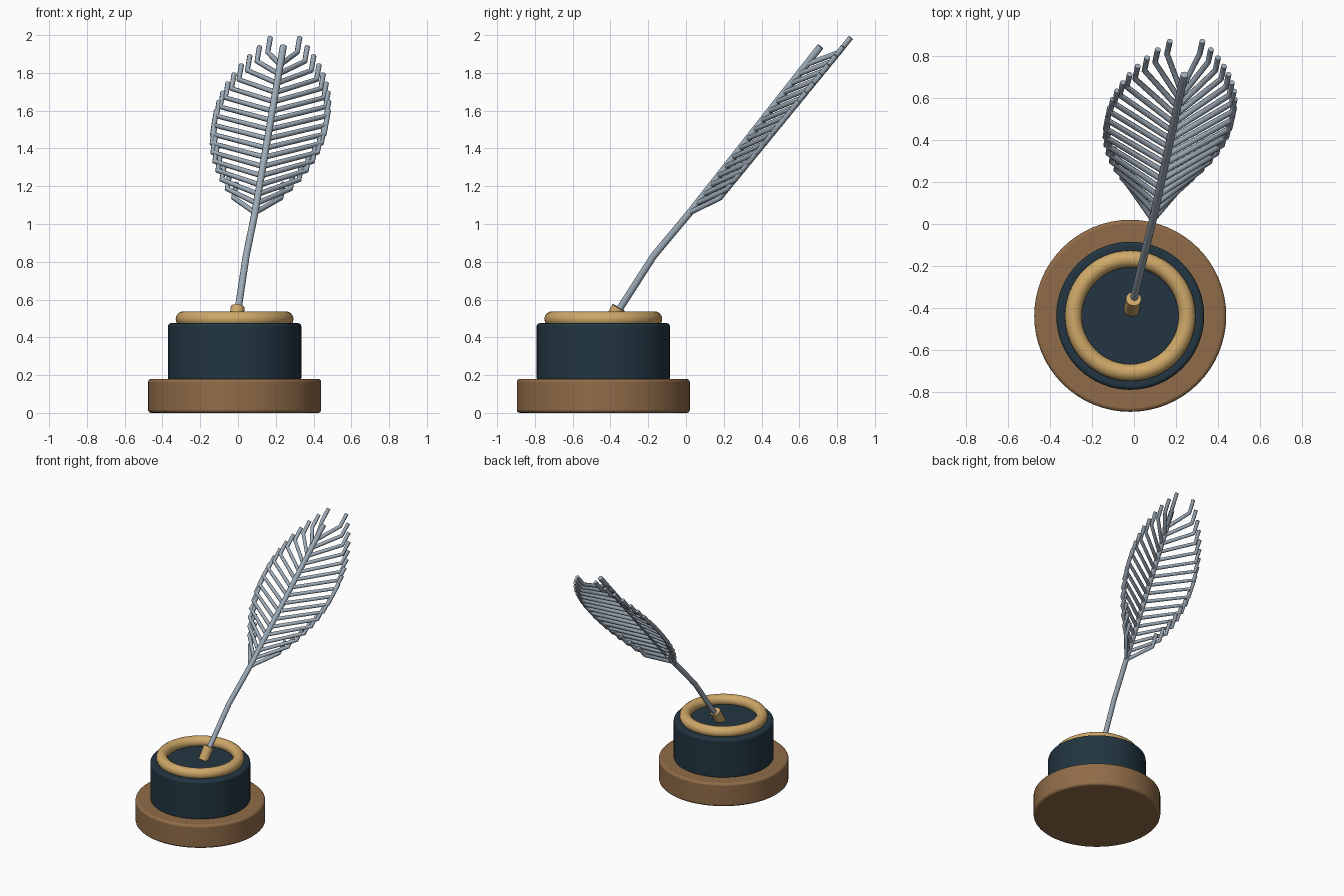
import bpy, bmesh, math
from mathutils import Vector

if "Cube" in bpy.data.objects:
    bpy.data.objects.remove(bpy.data.objects["Cube"])

CX, CY = -0.018, -0.438  # axis of the round stand


def material(name, rgb):
    m = bpy.data.materials.new(name)
    m.diffuse_color = (*rgb, 1)
    m.use_nodes = True
    m.node_tree.nodes["Principled BSDF"].inputs["Base Color"].default_value = m.diffuse_color
    return m


WOOD = material("brown wood", (0.28, 0.15, 0.065))
NAVY = material("dark navy", (0.016, 0.036, 0.054))
GOLD = material("brass gold", (0.62, 0.39, 0.14))
STEEL = material("blue grey", (0.34, 0.41, 0.48))


def finish(ob, name, mat, angle=35):
    ob.name = name
    ob.data.materials.append(mat)
    bpy.ops.object.select_all(action='DESELECT')
    ob.select_set(True)
    bpy.context.view_layer.objects.active = ob
    bpy.ops.object.shade_smooth_by_angle(angle=math.radians(angle))
    return ob


def drum(name, r, z0, z1, bevel, mat):
    bpy.ops.mesh.primitive_cylinder_add(vertices=64, radius=r, depth=z1 - z0,
                                        location=(CX, CY, (z0 + z1) / 2))
    ob = bpy.context.object
    mod = ob.modifiers.new("rounded_rim", 'BEVEL')
    mod.width, mod.segments, mod.limit_method = bevel, 3, 'ANGLE'
    return finish(ob, name, mat)


def add_tube(bm, points, r, sides):
    """Sweep a capped round tube along a polyline."""
    pts = [Vector(p) for p in points]
    up = Vector((0, -0.775, 0.62))  # upper face direction of the feather
    rings = []
    for i, p in enumerate(pts):
        t = Vector((0, 0, 0))
        if i > 0:
            t += (p - pts[i - 1]).normalized()
        if i < len(pts) - 1:
            t += (pts[i + 1] - p).normalized()
        t.normalize()
        a = (up - t * t.dot(up)).normalized()
        b = t.cross(a)
        rings.append([bm.verts.new(p + r * (math.cos(k) * a + math.sin(k) * b))
                      for k in (2 * math.pi * j / sides for j in range(sides))])
    for lo, hi in zip(rings, rings[1:]):
        for j in range(sides):
            n = (j + 1) % sides
            bm.faces.new((lo[j], lo[n], hi[n], hi[j]))
    bm.faces.new(rings[0][::-1])
    bm.faces.new(rings[-1])


def tubes(name, paths, r, sides, mat):
    bm = bmesh.new()
    for path in paths:
        add_tube(bm, path, r, sides)
    bmesh.ops.recalc_face_normals(bm, faces=bm.faces[:])
    me = bpy.data.meshes.new(name)
    bm.to_mesh(me)
    bm.free()
    ob = bpy.data.objects.new(name, me)
    bpy.context.collection.objects.link(ob)
    return finish(ob, name, mat, 50)


# Stand: wooden base, ink pot and brass ring
drum("wooden_base", 0.458, 0.0, 0.18, 0.016, WOOD)
drum("ink_pot", 0.353, 0.17, 0.475, 0.016, NAVY)
bpy.ops.mesh.primitive_torus_add(major_segments=64, minor_segments=16,
                                 major_radius=0.271, minor_radius=0.041,
                                 location=(CX, CY, 0.497))
finish(bpy.context.object, "brass_ring", GOLD, 60)

# Collar holding the quill
tubes("quill_collar", [[(-0.012, -0.408, 0.465), (-0.002, -0.357, 0.558)]],
      0.037, 16, GOLD)

# Bent central shaft
low, high = Vector((0.09, 0.02, 1.06)), Vector((0.24, 0.712, 1.94))
tubes("quill_shaft", [[(-0.008, -0.39, 0.49), (0.043, -0.172, 0.83), low, high]],
      0.0185, 12, STEEL)

# Barbs: swept back from the shaft, with tips turned along it
COUNT = 17
last_root = low.lerp(high, 0.89)
sweep_low, sweep_high = Vector((0.012, 0.16, 0.078)), Vector((0.012, 0.175, 0.066))
tip = (high - low).normalized() * 0.1
for side, name in ((-1, "left_barbs"), (1, "right_barbs")):
    paths = []
    for i in range(COUNT):
        u = i / (COUNT - 1)
        root = low.lerp(last_root, u)
        width = 0.297 - 0.78 * (u - 0.47) ** 2
        bend = root + sweep_low.lerp(sweep_high, u) + Vector((side * width, 0, 0))
        paths.append([root, bend, bend + tip])
    tubes(name, paths, 0.014, 8, STEEL)
